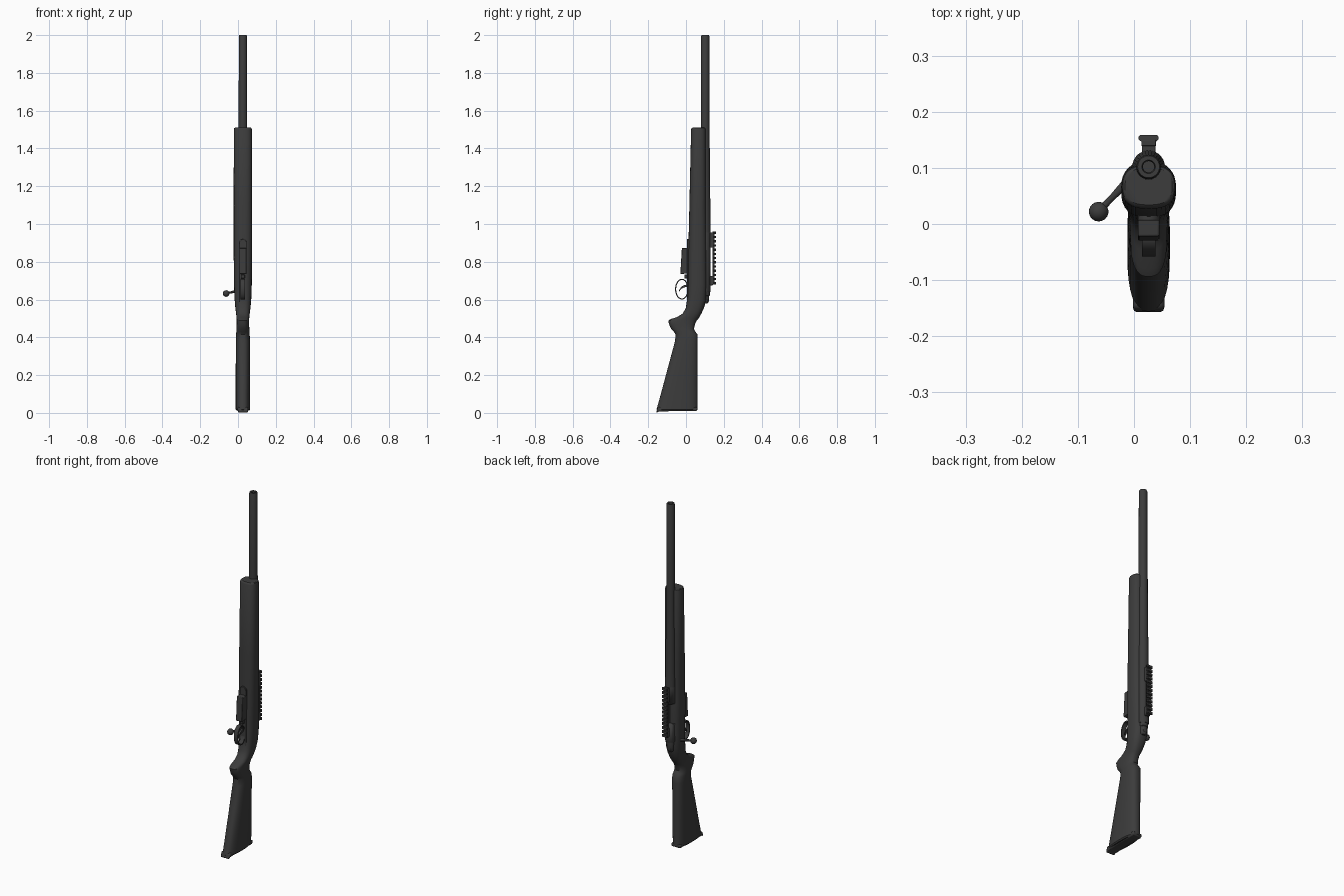
import bpy, bmesh, math
from mathutils import Vector

if "Cube" in bpy.data.objects:
    bpy.data.objects.remove(bpy.data.objects["Cube"])

CX, BY = 0.026, 0.102          # centre plane and bore line

def mat(name, v):
    m = bpy.data.materials.new(name)
    m.diffuse_color = (v, v, v, 1)
    m.use_nodes = True
    m.node_tree.nodes["Principled BSDF"].inputs["Base Color"].default_value = m.diffuse_color
    return m

DARK = mat("dark grey", 0.045)

def finish(bm, name, bevel=0.0, smooth=True):
    bmesh.ops.recalc_face_normals(bm, faces=bm.faces)
    me = bpy.data.meshes.new(name)
    bm.to_mesh(me)
    bm.free()
    ob = bpy.data.objects.new(name, me)
    bpy.context.collection.objects.link(ob)
    me.materials.append(DARK)
    if bevel:
        b = ob.modifiers.new("bevel", 'BEVEL')
        b.width, b.segments = bevel, 2
    if smooth:
        bpy.ops.object.select_all(action='DESELECT')
        bpy.context.view_layer.objects.active = ob
        ob.select_set(True)
        bpy.ops.object.shade_smooth_by_angle(angle=math.radians(35))
    return ob

def skin(bm, rings, caps=True, closed=False):
    vs = [[bm.verts.new(p) for p in r] for r in rings]
    n = len(vs[0])
    pairs = list(zip(vs, vs[1:])) + ([(vs[-1], vs[0])] if closed else [])
    for a, b in pairs:
        for i in range(n):
            bm.faces.new((a[i], a[(i + 1) % n], b[(i + 1) % n], b[i]))
    if caps and not closed:
        bm.faces.new(vs[0])
        bm.faces.new(vs[-1])

def lathe(name, prof, y=BY, n=28):
    """Turned part along z from (radius, z) points."""
    bm = bmesh.new()
    skin(bm, [[(CX + r * math.cos(2 * math.pi * i / n), y + r * math.sin(2 * math.pi * i / n), z)
               for i in range(n)] for r, z in prof])
    return finish(bm, name)

def section(z, y0, y1, hw, e=2.6, n=32):
    """Superellipse slice of the stock."""
    pts = []
    for i in range(n):
        c, s = math.cos(2 * math.pi * i / n), math.sin(2 * math.pi * i / n)
        f = lambda t: math.copysign(abs(t) ** (2 / e), t)
        pts.append((CX + hw * f(c), (y0 + y1) / 2 + (y1 - y0) / 2 * f(s), z))
    return pts

def loft(name, rows):
    bm = bmesh.new()
    skin(bm, [section(*r) for r in rows])
    return finish(bm, name)

def extrude_yz(name, pts, hw, bevel=0.0):
    """Side profile (y, z) pushed out to both sides of the centre plane."""
    bm = bmesh.new()
    skin(bm, [[(CX + s * hw, y, z) for y, z in pts] for s in (-1, 1)])
    return finish(bm, name, bevel)

def box(name, y0, y1, z0, z1, hw, bevel=0.0):
    return extrude_yz(name, [(y0, z0), (y1, z0), (y1, z1), (y0, z1)], hw, bevel)

# Stock: butt, grip and fore-end in one loft (z, y front, y back, half width)
stock = loft("stock", [
    (0.012, -0.150, 0.055, 0.033), (0.018, -0.156, 0.062, 0.038), (0.10, -0.133, 0.062, 0.038),
    (0.25, -0.093, 0.062, 0.038), (0.38, -0.058, 0.062, 0.037), (0.415, -0.055, 0.061, 0.036),
    (0.430, -0.065, 0.050, 0.035), (0.445, -0.079, 0.042, 0.034), (0.47, -0.090, 0.048, 0.033),
    (0.488, -0.094, 0.057, 0.033), (0.497, -0.080, 0.064, 0.033), (0.507, -0.048, 0.071, 0.034),
    (0.525, -0.018, 0.081, 0.036), (0.555, -0.001, 0.095, 0.040), (0.60, 0.006, 0.108, 0.044),
    (0.68, 0.010, 0.112, 0.047), (0.85, 0.012, 0.110, 0.049), (1.10, 0.018, 0.108, 0.049),
    (1.500, 0.027, 0.106, 0.048), (1.507, 0.030, 0.104, 0.046), (1.510, 0.034, 0.100, 0.042)])
# Butt pad lip, lowest at the toe
extrude_yz("butt_pad", [(-0.158, 0.0), (-0.145, 0.007), (-0.05, 0.010), (0.05, 0.009), (0.060, 0.014),
                        (0.060, 0.03), (-0.150, 0.03)], 0.028, 0.006)

# Barrel with a bored muzzle
lathe("barrel", [(0.029, 0.95), (0.028, 1.00), (0.025, 1.25), (0.0225, 1.55), (0.0215, 1.994),
                 (0.0195, 2.0), (0.012, 2.0), (0.010, 1.99), (0.010, 1.90)])
# Receiver with ejection port on the bolt-handle side
receiver = lathe("receiver", [(0.027, 0.64), (0.029, 0.645), (0.029, 0.955), (0.027, 0.96)])
port = box("port_cutter", 0.104, 0.15, 0.745, 0.86, 0.02)
port.location.x = -0.022
port.hide_render = True
port.hide_viewport = True
cut = receiver.modifiers.new("port", 'BOOLEAN')
cut.operation, cut.object = 'DIFFERENCE', port

# Bolt shroud at the rear
lathe("bolt_shroud", [(0.010, 0.578), (0.017, 0.585), (0.021, 0.605), (0.021, 0.620),
                      (0.024, 0.622), (0.024, 0.65)])
box("rear_tang", 0.085, 0.122, 0.59, 0.66, 0.012, 0.004)

# Bolt handle and knob
knob_at = Vector((-0.063, 0.022, 0.632))
root = Vector((0.012, 0.100, 0.650))
bm = bmesh.new()
d = (knob_at - root).normalized()
u = d.cross(Vector((0, 0, 1))).normalized()
w = d.cross(u)
L = (knob_at - root).length
rings = []
for t, r in ((0, 0.010), (0.35, 0.008), (0.7, 0.0055), (0.9, 0.006), (1.0, 0.008)):
    rings.append([root + d * L * t + (u * math.cos(a) + w * math.sin(a)) * r
                  for a in [2 * math.pi * i / 12 for i in range(12)]])
skin(bm, rings)
finish(bm, "bolt_handle")
bm = bmesh.new()
bmesh.ops.create_uvsphere(bm, u_segments=18, v_segments=12, radius=0.0175)
finish(bm, "bolt_knob").location = knob_at

# Sight rail: base, two mounts and cross teeth
box("rail_base", 0.139, 0.150, 0.68, 0.96, 0.013, 0.001)
box("rail_front_mount", 0.120, 0.142, 0.875, 0.955, 0.012, 0.002)
box("rail_rear_mount", 0.120, 0.142, 0.675, 0.725, 0.012, 0.002)
N = 13
for i in range(N):
    z = 0.680 + i * 0.267 / (N - 1)
    bm = bmesh.new()
    prof = [(-0.011, 0.145), (-0.018, 0.151), (-0.018, 0.155), (-0.015, 0.159),
            (0.015, 0.159), (0.018, 0.155), (0.018, 0.151), (0.011, 0.145)]
    skin(bm, [[(CX + x, y, zz) for x, y in prof] for zz in (z, z + 0.012)])
    finish(bm, f"rail_tooth_{i + 1}", smooth=False)

# Floor plate with rounded ends, set into the stock underside
bm = bmesh.new()
outline = []
for k, zc in ((0, 0.900), (1, 0.585)):
    for i in range(9):
        a = math.pi * (k + i / 8)
        outline.append((0.020 * math.cos(a), zc + 0.020 * math.sin(a)))
skin(bm, [[(CX + x, y, z) for x, z in outline] for y in (0.006, 0.03)])
finish(bm, "floor_plate", 0.002)

# Box magazine
extrude_yz("magazine", [(-0.030, 0.735), (0.03, 0.740), (0.03, 0.875), (-0.022, 0.872)], 0.019, 0.003)
box("magazine_catch", -0.008, 0.02, 0.712, 0.732, 0.010, 0.002)

# Trigger guard: flat strip swept round an oval
bm = bmesh.new()
rings = []
for i in range(36):
    a = 2 * math.pi * i / 36
    c, s = math.cos(a), math.sin(a)
    rings.append([(CX + x, -0.022 + (0.036 + r) * c, 0.655 + (0.055 + r) * s)
                  for x, r in ((-0.012, 0), (0.012, 0), (0.012, -0.006), (-0.012, -0.006))])
skin(bm, rings, closed=True)
finish(bm, "trigger_guard")
# Curved trigger
extrude_yz("trigger", [(0.012, 0.668), (-0.012, 0.664), (-0.026, 0.655), (-0.038, 0.640), (-0.036, 0.650),
                       (-0.026, 0.667), (-0.010, 0.676), (0.012, 0.682)], 0.005)
